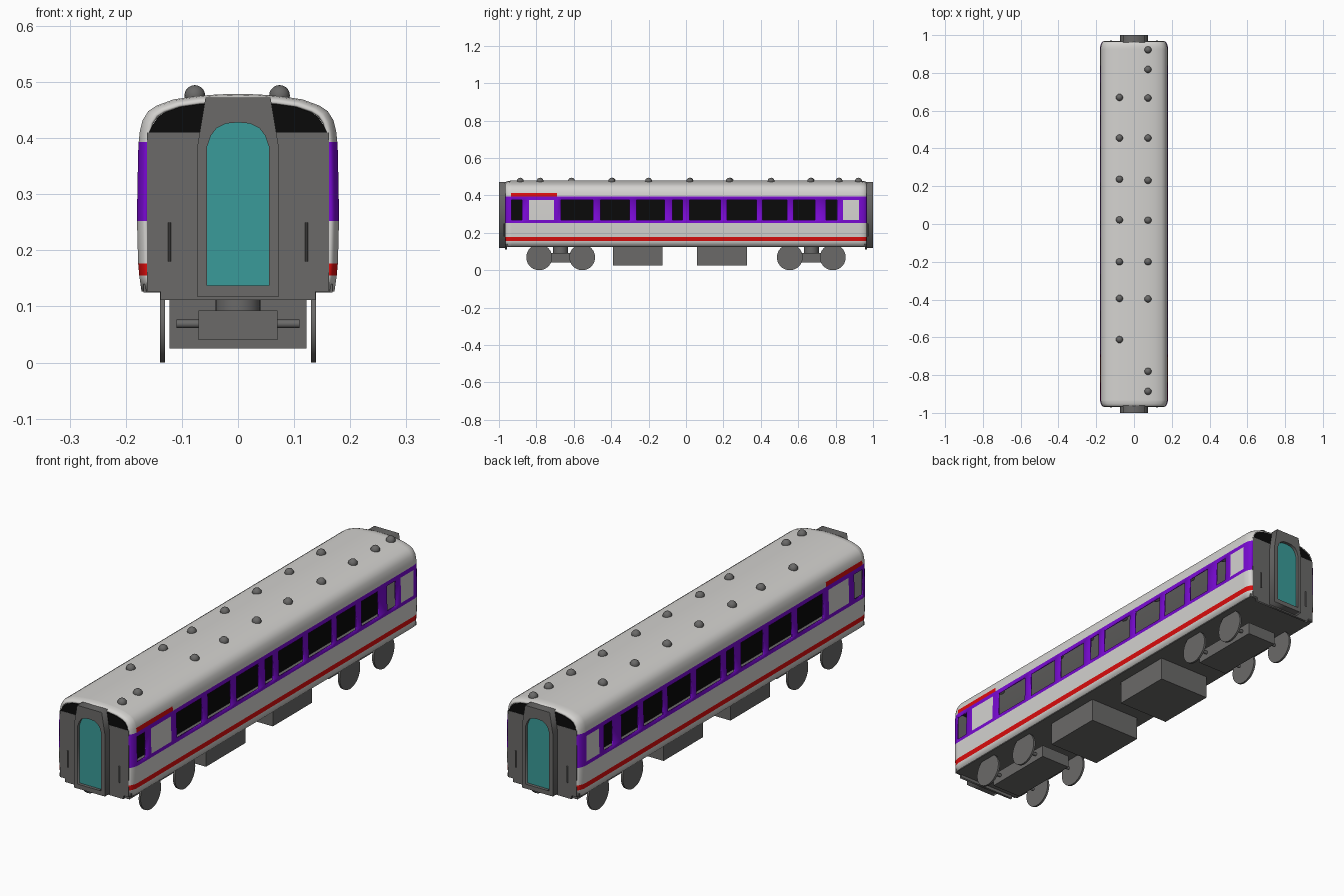
import bpy, bmesh, math
from mathutils import Matrix, Vector

if "Cube" in bpy.data.objects:
    bpy.data.objects.remove(bpy.data.objects["Cube"])


def material(name, rgb):
    m = bpy.data.materials.new(name)
    m.diffuse_color = (*rgb, 1)
    m.use_nodes = True
    m.node_tree.nodes["Principled BSDF"].inputs["Base Color"].default_value = m.diffuse_color
    return m


WHITE = material("off_white", (0.66, 0.65, 0.63))
PURPLE = material("purple", (0.19, 0.003, 0.65))
RED = material("red", (0.72, 0.004, 0.004))
GREY = material("dark_grey", (0.145, 0.143, 0.14))
BLACK = material("black", (0.003, 0.003, 0.003))
TEAL = material("teal", (0.042, 0.33, 0.32))


def finish(name, bm, mats, angle=35):
    me = bpy.data.meshes.new(name)
    for f in bm.faces:
        f.smooth = True
    bm.to_mesh(me)
    bm.free()
    for m in mats:
        me.materials.append(m)
    me.set_sharp_from_angle(angle=math.radians(angle))
    ob = bpy.data.objects.new(name, me)
    bpy.context.collection.objects.link(ob)
    return ob


def box(name, x, y, z, mat):
    bm = bmesh.new()
    bmesh.ops.create_cube(bm, size=1)
    for v in bm.verts:
        v.co = Vector([r[0] + (c + 0.5) * (r[1] - r[0]) for c, r in zip(v.co, (x, y, z))])
    return finish(name, bm, [mat])


def cylinder(name, centre, r, length, axis, mat, seg=32):
    bm = bmesh.new()
    rot = Matrix.Rotation(math.pi / 2, 4, 'Y') if axis == 'X' else Matrix()
    bmesh.ops.create_cone(bm, cap_ends=True, segments=seg, radius1=r, radius2=r, depth=length,
                          matrix=Matrix.Translation(centre) @ rot)
    return finish(name, bm, [mat])


def plate(name, loops, y, thick, mat):
    """Flat xz outline (later loops are holes), thickened along y around y."""
    cu = bpy.data.curves.new(name, 'CURVE')
    cu.dimensions, cu.fill_mode, cu.extrude = '2D', 'BOTH', thick / 2
    for loop in loops:
        sp = cu.splines.new('POLY')
        sp.points.add(len(loop) - 1)
        for p, (x, z) in zip(sp.points, loop):
            p.co = (x, z, 0, 1)
        sp.use_cyclic_u = True
    tmp = bpy.data.objects.new("tmp", cu)
    bpy.context.collection.objects.link(tmp)
    me = bpy.data.meshes.new_from_object(tmp.evaluated_get(bpy.context.evaluated_depsgraph_get()))
    bpy.data.objects.remove(tmp)
    me.transform(Matrix.Translation((0, y, 0)) @ Matrix.Rotation(math.pi / 2, 4, 'X'))
    me.materials.clear()
    me.materials.append(mat)
    ob = bpy.data.objects.new(name, me)
    bpy.context.collection.objects.link(ob)
    return ob


def mirrored(half):
    return half + [(-x, z) for x, z in reversed(half) if x > 1e-6]


# Body shell: cross-section swept along y, with window openings
HALF = [(.172, .127), (.176, .155), (.178, .177), (.180, .252), (.180, .268), (.178, .375),
        (.177, .393), (.175, .412), (.170, .432), (.160, .448), (.145, .458), (.115, .469),
        (.075, .475), (.035, .478), (0, .479)]
WINDOWS = [(-.934, -.877), (-.668, -.496), (-.458, -.303), (-.265, -.115), (-.072, -.018),
           (.019, .185), (.22, .378), (.41, .54), (.576, .69), (.748, .807)]
PANELS = [(-.84, -.705), (.84, .925)]
ENDS = [(.967, .91, .85), (.961, .95, .93), (.95, .98, .975), (.935, 1, 1)]


def squeeze(p, kx, kz):
    return p[0] * kx, p[1] if p[1] < .4 else .4 + (p[1] - .4) * kz


stations = [(-y, a, b) for y, a, b in ENDS] + [(y, a, b) for y, a, b in ENDS]
stations += [(y, 1, 1) for w in WINDOWS + PANELS for y in w] + [(-.69, 1, 1)]
stations.sort()
section = mirrored(HALF)
bm = bmesh.new()
rings = [[bm.verts.new((q[0], y, q[1])) for q in (squeeze(p, kx, kz) for p in section)]
         for y, kx, kz in stations]
n = len(section)
holes = []
inside = lambda y, spans: any(a < y < b for a, b in spans)
for (ya, *_), (yb, *_), r0, r1 in zip(stations, stations[1:], rings, rings[1:]):
    ym = (ya + yb) / 2
    for i in range(n - 1):
        f = bm.faces.new((r0[i], r0[i + 1], r1[i + 1], r1[i]))
        z = (section[i][1] + section[i + 1][1]) / 2
        if .155 < z < .177 or (.393 < z < .412 and -.935 < ym < -.69):
            f.material_index = 2
        elif .252 < z < .393:
            f.material_index = 1
            if .268 < z < .375:
                if inside(ym, WINDOWS):
                    holes.append(f)
                elif inside(ym, PANELS):
                    f.material_index = 0
bm.normal_update()
if max(bm.faces, key=lambda f: f.calc_center_median().z).normal.z < 0:
    bmesh.ops.reverse_faces(bm, faces=bm.faces[:])
bmesh.ops.delete(bm, geom=holes, context='FACES')
shell = finish("body_shell", bm, [WHITE, PURPLE, RED])
mod = shell.modifiers.new("wall", 'SOLIDIFY')
mod.thickness, mod.offset = .006, -1

# Interior partition and floor
box("inner_partition", (-.004, .004), (-.945, .945), (.14, .41), BLACK)
box("floor", (-.168, .168), (-.96, .96), (.125, .14), GREY)

# End walls, gangways, doors and handrails
wall = mirrored([(.138, .112), (.138, .127), (.162, .127), (.162, .41)])
top = [squeeze(p, .91, .85) for p in HALF if p[1] > .42]
lunette = mirrored([(.159, .41)] + [(x * .98, z - .003) for x, z in top])
frame = mirrored([(.073, .118), (.073, .382), (.058, .472)])
arch = mirrored([(.055, .137), (.055, .385), (.048, .405), (.038, .418), (.022, .426), (0, .428)])
for s, tag in ((-1, "front"), (1, "back")):
    plate(tag + "_end_wall", [wall], s * .963, .01, GREY)
    plate(tag + "_end_upper_panel", [lunette], s * .963, .008, BLACK)
    plate(tag + "_gangway_frame", [frame, arch], s * .981, .038, GREY)
    plate(tag + "_door", [arch], s * .983, .008, TEAL)
    for sx, side in ((-1, "left"), (1, "right")):
        cylinder(f"{tag}_{side}_handrail", (sx * .122, s * .972, .215), .003, .07, 'Z', GREY, 8)

# Underfloor equipment
for i, (a, b) in enumerate([(-.39, -.125), (.06, .325)]):
    box(f"equipment_box_{i + 1}", (-.122, .122), (a, b), (.025, .127), GREY)

# Bogies with stub axles and wheels
for s, tag in ((-1, "front"), (1, "back")):
    yc = s * .67
    box(tag + "_bogie_frame", (-.07, .07), (yc - .16, yc + .16), (.04, .093), GREY)
    cylinder(tag + "_bogie_pivot", (0, yc, .11), .04, .036, 'Z', GREY)
    for d in (-.115, .115):
        cylinder(tag + "_axle", (0, yc + d, .069), .0075, .22, 'X', GREY, 12)
        for sx in (-1, 1):
            cylinder(tag + "_wheel", (sx * .1345, yc + d, .069), .069, .009, 'X', GREY, 40)

# Roof ventilators
VENTS = {.074: (.922, .818, .667, .455, .231, .02, -.2, -.397, -.78, -.886),
         -.077: (.67, .455, .237, .022, -.2, -.394, -.612)}
for x, ys in VENTS.items():
    for y in ys:
        bm = bmesh.new()
        bmesh.ops.create_uvsphere(bm, u_segments=16, v_segments=10, radius=.0185,
                                  matrix=Matrix.Translation((x, y, .476)))
        finish("roof_vent", bm, [GREY])
